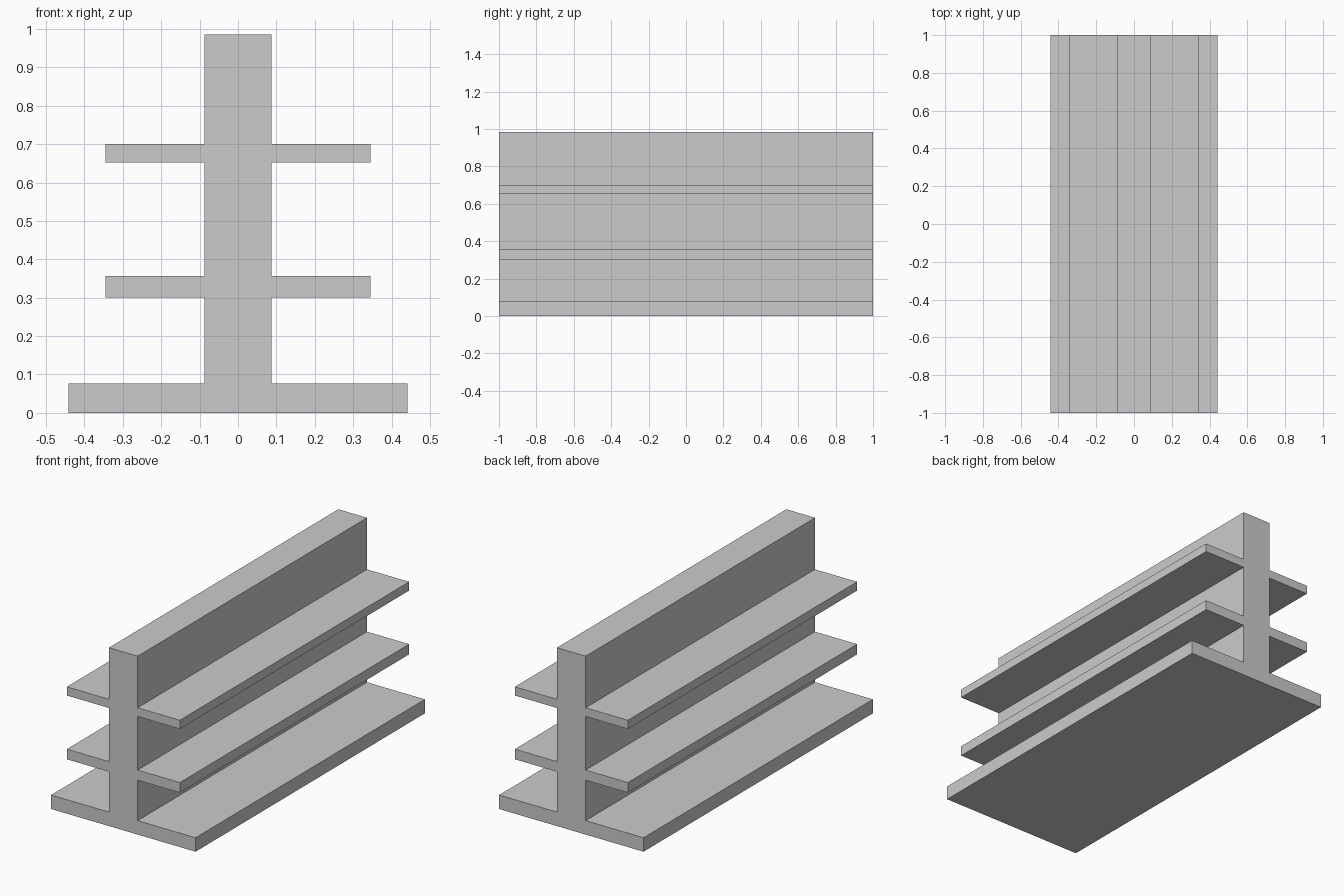
import bpy
import bmesh

cube = bpy.data.objects.get("Cube")
if cube:
    bpy.data.objects.remove(cube, do_unlink=True)

# Single light grey finish
grey = bpy.data.materials.new("light grey")
grey.use_nodes = True
color = (0.6, 0.6, 0.6, 1.0)
grey.diffuse_color = color
grey.node_tree.nodes["Principled BSDF"].inputs["Base Color"].default_value = color

LENGTH = 2.0
HEIGHT = 0.985
WALL = 0.0875    # half thickness of the upright
BASE = 0.441     # half width of the base
SHELF = 0.345    # half width of the shelves

# Right half of the cross-section, from the floor to the top
half = [(BASE, 0), (BASE, 0.077), (WALL, 0.077)]
for low, high in ((0.30, 0.356), (0.652, 0.70)):
    half += [(WALL, low), (SHELF, low), (SHELF, high), (WALL, high)]
half.append((WALL, HEIGHT))

# Mirror into a closed outline and extrude along the depth
outline = half + [(-x, z) for x, z in reversed(half)]
bm = bmesh.new()
end = bm.faces.new([bm.verts.new((x, -LENGTH / 2, z)) for x, z in outline])
result = bmesh.ops.extrude_face_region(bm, geom=[end], use_keep_orig=True)
moved = [v for v in result["geom"] if isinstance(v, bmesh.types.BMVert)]
bmesh.ops.translate(bm, verts=moved, vec=(0, LENGTH, 0))
bmesh.ops.recalc_face_normals(bm, faces=bm.faces)

mesh = bpy.data.meshes.new("double_sided_shelf")
bm.to_mesh(mesh)
bm.free()
mesh.materials.append(grey)
shelf = bpy.data.objects.new("double_sided_shelf", mesh)
bpy.context.collection.objects.link(shelf)
